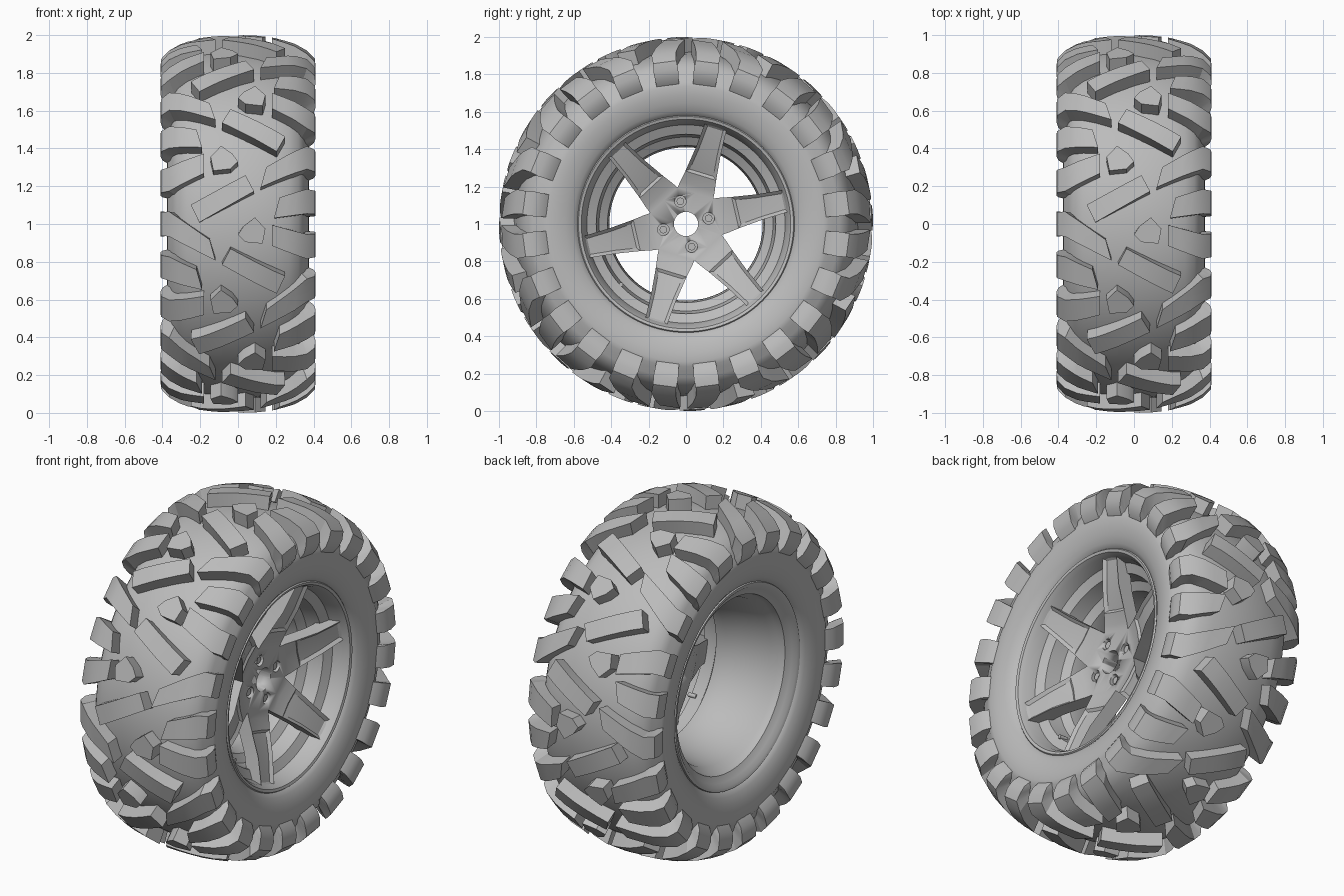
import bpy, bmesh, math
from math import sin, cos, radians, hypot

cube = bpy.data.objects.get("Cube")
if cube:
    bpy.data.objects.remove(cube, do_unlink=True)

grey = bpy.data.materials.new("mid grey")
grey.use_nodes = True
GREY = (0.5, 0.5, 0.5, 1)
grey.diffuse_color = GREY
grey.node_tree.nodes["Principled BSDF"].inputs["Base Color"].default_value = GREY


def finish(name, bm, angle=30):
    """Turn a bmesh into a named, shaded object."""
    bmesh.ops.recalc_face_normals(bm, faces=bm.faces)
    me = bpy.data.meshes.new(name)
    bm.to_mesh(me)
    bm.free()
    me.materials.append(grey)
    ob = bpy.data.objects.new(name, me)
    bpy.context.collection.objects.link(ob)
    bpy.ops.object.select_all(action="DESELECT")
    ob.select_set(True)
    bpy.context.view_layer.objects.active = ob
    bpy.ops.object.shade_smooth_by_angle(angle=radians(angle))
    return ob


def polar(x, r, deg):
    """Point around the axle; zero degrees faces the front, ninety is up."""
    a = radians(deg)
    return (x, -r * cos(a), 1 + r * sin(a))


def revolve(name, profile, steps=96):
    """Closed (x, radius) profile spun around the axle."""
    bm = bmesh.new()
    rings = [[bm.verts.new(polar(x, r, 360 * i / steps)) for x, r in profile]
             for i in range(steps)]
    n = len(profile)
    for i in range(steps):
        a, b = rings[i], rings[(i + 1) % steps]
        for j in range(n):
            k = (j + 1) % n
            bm.faces.new((a[j], a[k], b[k], b[j]))
    return finish(name, bm, 35)


# Tyre carcass: one side of the section, mirrored
half = [(0, .925), (.1, .92), (.2, .905), (.27, .885), (.32, .855), (.345, .82),
        (.357, .785), (.372, .762), (.377, .735), (.374, .69), (.364, .645),
        (.348, .605), (.33, .58), (.3, .565), (.28, .55)]
revolve("tyre_carcass", half + [(-x, r) for x, r in reversed(half[1:])])

# Wheel barrel with stepped front ledge and rear lip
revolve("rim_barrel", [
    (.325, .585), (.337, .575), (.332, .56), (.305, .545), (.24, .53), (.215, .48),
    (.13, .465), (.1, .42), (.03, .41), (-.05, .43), (-.22, .465), (-.25, .49),
    (-.29, .5), (-.31, .535), (-.33, .555), (-.335, .575), (-.3, .585),
    (-.2, .52), (.2, .56)])

# Tread envelope: u -> outer (x, r) and buried inner (x, r)
ENVELOPE = [
    (0, 0, 1, 0, .9), (.1, .1, .998, .1, .9), (.2, .2, .985, .2, .88),
    (.3, .3, .955, .29, .85), (.37, .365, .92, .33, .81), (.42, .408, .875, .34, .78),
    (.5, .41, .83, .345, .76), (.58, .4, .785, .35, .75), (.64, .375, .75, .355, .74)]


def envelope(u):
    for p, q in zip(ENVELOPE, ENVELOPE[1:]):
        if abs(u) <= q[0]:
            break
    t = (abs(u) - p[0]) / (q[0] - p[0])
    xo, ro, xi, ri = (p[k] + (q[k] - p[k]) * t for k in range(1, 5))
    s = -1 if u < 0 else 1
    return s * xo, ro, s * xi, ri


def block(bm, stations, side, turn):
    """Loft of stations ((u, deg), (u, deg)) raised from carcass to envelope."""
    loops = []
    for (u0, d0), (u1, d1) in stations:
        xo, ro, xi, ri = envelope(u0)
        yo, so, yi, si = envelope(u1)
        pts = [(xo, ro, d0), (yo, so, d1), (yi, si, d1), (xi, ri, d0)]
        loops.append([bm.verts.new(polar(side * x, r, d + turn)) for x, r, d in pts])
    for a, b in zip(loops, loops[1:]):
        for j in range(4):
            k = (j + 1) % 4
            bm.faces.new((a[j], a[k], b[k], b[j]))
    bm.faces.new(loops[0])
    bm.faces.new(loops[-1])


def lerp(a, b, t):
    return tuple(p + (q - p) * t for p, q in zip(a, b))


def straight(a, b, c, d, n=5):
    """Stations for a four-cornered block: start pair a, b to end pair c, d."""
    return [(lerp(a, c, i / n), lerp(b, d, i / n)) for i in range(n + 1)]


def shoulder(centre, inner_shift, inner_u):
    """Lug from the tread, over the shoulder and down the sidewall."""
    us = [inner_u, .25, .3, .37, .42, .5, .58, .64]
    out = []
    for u in us:
        k = max(0, (.37 - u) / (.37 - inner_u))
        c = centre + inner_shift * k
        w = 4.1 - .9 * k + (.5 if u > .45 else 0)
        out.append(((u, c - w), (u + (.03 * k if inner_shift < 0 else 0), c + w)))
    return out


small_block = straight((.13, -6), (.145, -1.5), (.04, -5.5), (.09, 2), 1)
small_block.append(((0, -3.2), (.03, -.6)))
parts = {
    "small_tread_blocks": [small_block],
    "long_tread_blocks": [straight((-.085, -12.5), (-.04, -7.5), (.205, -22), (.25, -16.5))],
    "shoulder_lugs": [shoulder(22.5, -8, .12), shoulder(7.5, -2.5, .19),
                      shoulder(-7.5, 4, .18)],
}
for name, shapes in parts.items():
    bm = bmesh.new()
    for i in range(8):
        for side, shift in ((1, 0), (-1, 22.5)):
            for stations in shapes:
                block(bm, stations, side, 45 * i + shift)
    finish(name, bm, 25)

# Six-spoke wheel face, dished toward a flat hub
SPOKE_EDGE = [(.173, .1), (.21, .096), (.27, .086), (.4, .07), (.55, .06)]
bm = bmesh.new()


def face_point(along, across, deg):
    a = radians(deg)
    dish = min(1, max(0, (hypot(along, across) - .201) / .3))
    return bm.verts.new((.165 + .14 * dish, along * cos(a) - across * sin(a),
                         1 + along * sin(a) + across * cos(a)))


recess = []
for i in range(6):
    deg = 13 + 60 * i
    for s in (1, -1):
        mid = [face_point(a, 0, deg) for a, _ in SPOKE_EDGE]
        edge = [face_point(a, s * b, deg) for a, b in SPOKE_EDGE]
        bm.faces.new((face_point(0, 0, deg), mid[0], edge[0]))
        for j in range(len(mid) - 1):
            f = bm.faces.new((mid[j], mid[j + 1], edge[j + 1], edge[j]))
            if j > 1:
                recess.append(f)
bmesh.ops.remove_doubles(bm, verts=bm.verts, dist=.001)
bmesh.ops.recalc_face_normals(bm, faces=bm.faces)
back = bmesh.ops.extrude_face_region(bm, geom=list(bm.faces), use_keep_orig=True)
bmesh.ops.translate(bm, vec=(-.09, 0, 0),
                    verts=[v for v in back["geom"] if isinstance(v, bmesh.types.BMVert)])
bmesh.ops.recalc_face_normals(bm, faces=bm.faces)
# Shallow recess along each spoke
bmesh.ops.inset_region(bm, faces=recess, thickness=.018, use_even_offset=True)
bmesh.ops.translate(bm, vec=(-.015, 0, 0), verts=list({v for f in recess for v in f.verts}))
wheel = finish("wheel_spokes", bm, 20)


def cylinder(name, r, x, depth, dist=0, deg=0, sides=32):
    a = radians(deg)
    bpy.ops.mesh.primitive_cylinder_add(
        vertices=sides, radius=r, depth=depth, rotation=(0, math.pi / 2, 0),
        location=(x, dist * cos(a), 1 + dist * sin(a)))
    ob = bpy.context.object
    ob.name = name
    ob.data.materials.append(grey)
    bpy.ops.object.shade_smooth_by_angle(angle=radians(30))
    return ob


# Hub bore and four bolt recesses
cutters = [cylinder("hub_cutter", .065, .12, .5)]
for i in range(4):
    deg = 14 + 90 * i
    cutters.append(cylinder("bolt_cutter", .031, .175, .08, .125, deg, 20))
    cylinder("wheel_bolt", .02, .14, .03, .125, deg, 16)
for c in cutters:
    c.hide_render = True
    c.hide_viewport = True
    mod = wheel.modifiers.new("hole", "BOOLEAN")
    mod.operation = "DIFFERENCE"
    mod.object = c

# Air valve on the front ledge
cylinder("air_valve", .012, .2, .05, .475, 223, 12)
